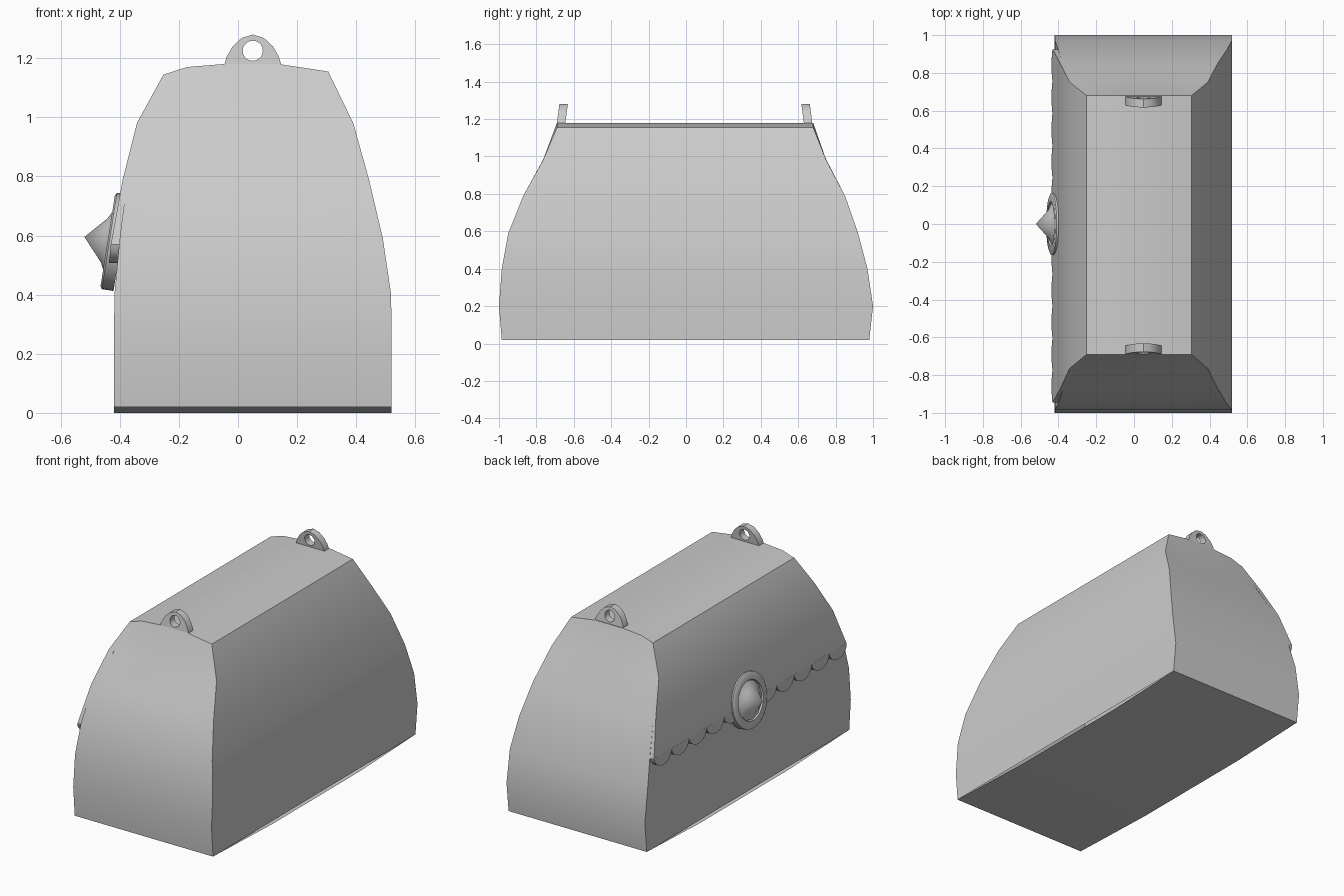
import bpy, bmesh, math
from mathutils import Matrix, Vector

cube = bpy.data.objects.get("Cube")
if cube:
    bpy.data.objects.remove(cube, do_unlink=True)

GREY = (0.6, 0.6, 0.6, 1)
mat = bpy.data.materials.new("plain grey")
mat.use_nodes = True
mat.diffuse_color = GREY
mat.node_tree.nodes["Principled BSDF"].inputs["Base Color"].default_value = GREY


def finish(name, bm, angle=32):
    bmesh.ops.recalc_face_normals(bm, faces=bm.faces)
    me = bpy.data.meshes.new(name)
    bm.to_mesh(me)
    bm.free()
    ob = bpy.data.objects.new(name, me)
    bpy.context.collection.objects.link(ob)
    me.materials.append(mat)
    bpy.ops.object.select_all(action="DESELECT")
    ob.select_set(True)
    bpy.context.view_layer.objects.active = ob
    bpy.ops.object.shade_smooth_by_angle(angle=math.radians(angle))
    return ob


def extrude_faces(bm, offset):
    """Thicken the flat faces of bm along the offset vector."""
    res = bmesh.ops.extrude_face_region(bm, geom=bm.faces[:], use_keep_orig=True)
    verts = [v for v in res["geom"] if isinstance(v, bmesh.types.BMVert)]
    bmesh.ops.translate(bm, verts=verts, vec=offset)


# Body: stacked rectangles (z, right x, left x, front y, back y)
LEVELS = [
    (0.02, -0.42, 0.52, -0.985, 0.98),
    (0.20, -0.42, 0.52, -1.00, 1.00),
    (0.40, -0.418, 0.518, -0.985, 0.97),
    (0.59, -0.40, 0.49, -0.95, 0.92),
    (0.79, -0.375, 0.443, -0.87, 0.85),
    (0.98, -0.33, 0.39, -0.765, 0.75),
    (1.15, -0.25, 0.305, -0.69, 0.68),
]
COLUMNS = [(0, -0.005), (0.14, 0.02), (0.36, 0.03), (0.7, 0.03), (1, 0.005)]
bm = bmesh.new()
ends = [[], []]
for z, x0, x1, yf, yb in LEVELS:
    for grid, y in zip(ends, (yf, yb)):
        row = []
        for t, lift in COLUMNS:
            dz = lift if z == LEVELS[-1][0] else 0
            row.append(bm.verts.new((x0 + t * (x1 - x0), y, z + dz)))
        grid.append(row)
for grid in ends:
    for a, b in zip(grid, grid[1:]):
        for i in range(len(a) - 1):
            bm.faces.new((a[i], a[i + 1], b[i + 1], b[i]))
front, back = ends
for i in range(len(LEVELS) - 1):
    for c in (0, -1):
        bm.faces.new((front[i][c], back[i][c], back[i + 1][c], front[i + 1][c]))
for i in range(len(COLUMNS) - 1):
    bm.faces.new((front[-1][i], front[-1][i + 1], back[-1][i + 1], back[-1][i]))
# Slightly sagging base
rows = [front[0]]
for y in (-0.4, 0.45):
    rows.append([bm.verts.new((v.co.x, y, 0)) for v in front[0]])
rows.append(back[0])
for a, b in zip(rows, rows[1:]):
    for i in range(len(a) - 1):
        bm.faces.new((a[i], a[i + 1], b[i + 1], b[i]))
finish("bag_body", bm)

# Closing flap over the right side (z, x, front y, back y)
FLAP = [(0.57, -0.43, -0.945, 0.925), (0.79, -0.39, -0.87, 0.85),
        (0.98, -0.342, -0.766, 0.752), (1.145, -0.252, -0.691, 0.681)]
bm = bmesh.new()
rows = [[bm.verts.new((x, y, z)) for y in (yf, yb)] for z, x, yf, yb in FLAP]
for a, b in zip(rows, rows[1:]):
    bm.faces.new((a[0], a[1], b[1], b[0]))
extrude_faces(bm, Vector((0.035, 0, 0)))
finish("flap", bm)

# Scalloped trim under the flap
COUNT = 11
y0, y1 = FLAP[0][2:]
step = (y1 - y0) / COUNT
bm = bmesh.new()
for n in range(COUNT):
    yc = y0 + step * (n + 0.5)
    pts = []
    for k in range(9):
        a = math.pi * k / 8
        drop = 0.065 * math.sin(a)
        pts.append(bm.verts.new((-0.43 - 0.1 * drop, yc + step / 2 * math.cos(a),
                                 0.572 - drop)))
    bm.faces.new(pts)
extrude_faces(bm, Vector((0.03, 0, 0)))
finish("scalloped_trim", bm)

# Clasp: ring and pointed stud, tilted with the flap
tilt = Matrix.Translation((-0.425, 0, 0.58)) @ Matrix.Rotation(math.radians(9), 4, "Y")


def clasp_lathe(name, profile, sides, closed):
    """Spin (radius, height) points round the outward axis of the clasp."""
    bm = bmesh.new()
    vs = [bm.verts.new((-h, r, 0)) for r, h in profile]
    edges = [bm.edges.new(p) for p in zip(vs, vs[1:])]
    if closed:
        edges.append(bm.edges.new((vs[-1], vs[0])))
    bmesh.ops.spin(bm, geom=vs + edges, cent=(0, 0, 0), axis=(1, 0, 0),
                   angle=math.tau, steps=sides)
    bmesh.ops.remove_doubles(bm, verts=bm.verts, dist=0.0005)
    bm.transform(tilt)
    return finish(name, bm)


clasp_lathe("clasp_ring", [(0.165, -0.03), (0.165, 0.01), (0.155, 0.016),
                           (0.118, 0.016), (0.11, -0.03)], 32, True)
clasp_lathe("clasp_stud", [(0.122, -0.02), (0.115, 0.008), (0.075, 0.028),
                           (0, 0.096)], 12, False)

# Strap loops at both ends of the top
HALF = [(0.095, 1.182), (0.088, 1.205), (0.068, 1.24), (0.038, 1.268), (0, 1.28)]
outline = [(0.1, 1.15)] + HALF + [(-x, z) for x, z in reversed(HALF[:-1])] + [(-0.1, 1.15)]
hole = (0, 1.225)
for name, y, lean in (("front_strap_loop", -0.69, 1), ("back_strap_loop", 0.675, -1)):
    bm = bmesh.new()
    edges = []
    circle = [(0.034 * math.cos(math.tau * k / 20), hole[1] + 0.034 * math.sin(math.tau * k / 20))
              for k in range(20)]
    for loop in (outline, circle):
        vs = [bm.verts.new((0.05 + x, y + lean * 0.13 * (z - 1.18), z)) for x, z in loop]
        edges += [bm.edges.new((vs[i - 1], vs[i])) for i in range(len(vs))]
    bmesh.ops.triangle_fill(bm, edges=edges, use_beauty=True)
    extrude_faces(bm, Vector((0, lean * 0.045, 0)))
    finish(name, bm)
